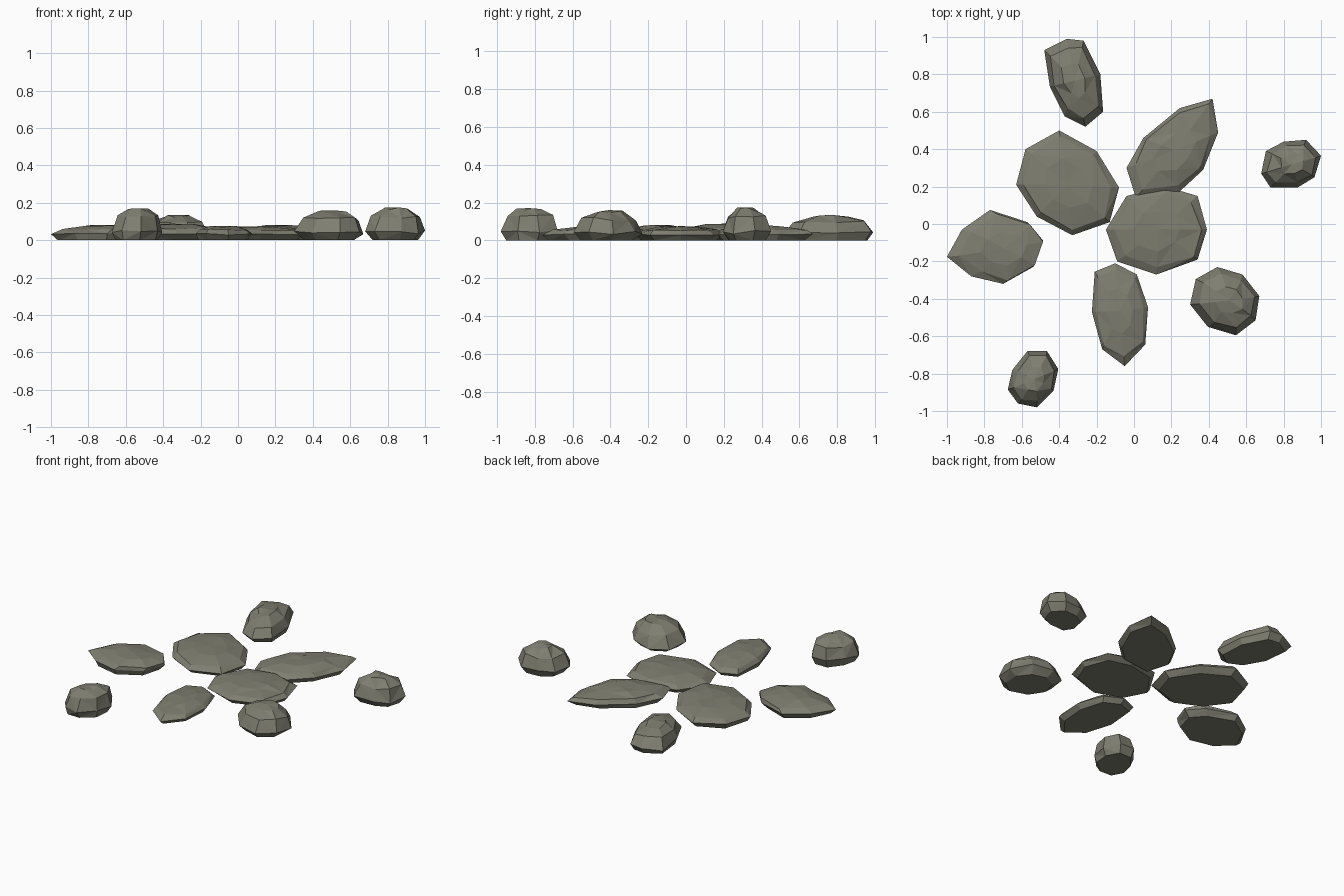
import bpy, bmesh, random
from mathutils import Vector

if "Cube" in bpy.data.objects:
    bpy.data.objects.remove(bpy.data.objects["Cube"])

random.seed(4)
stone_mat = bpy.data.materials.new("olive grey stone")
stone_mat.diffuse_color = (0.21, 0.21, 0.165, 1)
stone_mat.use_nodes = True
stone_mat.node_tree.nodes["Principled BSDF"].inputs["Base Color"].default_value = stone_mat.diffuse_color

# layer shapes: (scale of outline, fraction of height); the outline itself is the rim
FLAT = [(0.88, 0.0), (1.0, 0.42), (0.86, 0.72), (0.45, 0.95)]
ROUND = [(0.74, 0.0), (1.0, 0.24), (0.80, 0.70), (0.40, 0.96)]
TALL = [(0.86, 0.0), (1.0, 0.28), (0.80, 0.74), (0.40, 0.95)]


def stone(name, height, layers, outline, lean=(0, 0)):
    """Faceted stone: stacked scaled copies of the outline, closed by a crown."""
    pts = [Vector(p) for p in outline]
    mid = sum(pts, Vector((0, 0))) / len(pts)
    top = mid + Vector(lean)
    bm = bmesh.new()
    rings = []
    for i, (scale, frac) in enumerate(layers):
        centre = mid.lerp(top, frac)
        ring = []
        for p in pts:
            wobble = 0 if i == 1 else random.uniform(-0.05, 0.05)
            xy = centre + (p - mid) * (scale + wobble) if i != 1 else p
            dz = 0 if i == 0 else random.uniform(-0.06, 0.06) * height
            ring.append(bm.verts.new((xy.x, xy.y, min(frac * height + dz, height))))
        rings.append(ring)
    n = len(pts)
    for low, high in zip(rings, rings[1:]):
        for k in range(n):
            j = (k + 1) % n
            bm.faces.new((low[k], low[j], high[j], high[k]))
    bm.faces.new(rings[0])
    peak = bm.verts.new((top.x, top.y, height))
    for k in range(n):
        bm.faces.new((rings[-1][k], rings[-1][(k + 1) % n], peak))
    # split the bent sides into crisp facets
    bmesh.ops.triangulate(bm, faces=[f for f in bm.faces if len(f.verts) == 4])
    bmesh.ops.recalc_face_normals(bm, faces=bm.faces)
    mesh = bpy.data.meshes.new(name)
    bm.to_mesh(mesh)
    bm.free()
    mesh.materials.append(stone_mat)
    ob = bpy.data.objects.new(name, mesh)
    bpy.context.collection.objects.link(ob)


# broad flat stepping stones
stone("flat_stone_back_left", 0.088, FLAT,
      [(-.40, .50), (-.20, .39), (-.08, .195), (-.13, .01),
       (-.33, -.06), (-.52, .04), (-.63, .21), (-.58, .40)])
stone("flat_stone_back_right", 0.08, FLAT,
      [(.42, .67), (.45, .49), (.37, .29), (.24, .17),
       (.01, .14), (-.04, .30), (.05, .46), (.245, .62)])
stone("flat_stone_centre", 0.075, FLAT,
      [(.17, .20), (.34, .15), (.39, -.03), (.34, -.19),
       (.12, -.27), (-.09, -.20), (-.15, -.03), (-.04, .15)])
stone("flat_stone_left", 0.082, FLAT,
      [(-.77, .075), (-.57, .01), (-.485, -.09), (-.54, -.23),
       (-.70, -.32), (-.87, -.28), (-1, -.175), (-.92, -.03)], (.04, 0))
stone("flat_stone_front", 0.077, FLAT,
      [(-.10, -.21), (.015, -.27), (.075, -.445), (.06, -.645),
       (-.05, -.76), (-.17, -.67), (-.225, -.47), (-.21, -.255)])

# long ridged stone at the back
stone("long_stone", 0.135, TALL,
      [(-.48, .93), (-.36, .99), (-.27, .98), (-.18, .80),
       (-.165, .60), (-.26, .52), (-.37, .575), (-.45, .735)])

# small domed pebbles
stone("pebble_right", 0.175, ROUND,
      [(.92, .45), (1, .365), (.965, .25), (.875, .195),
       (.73, .195), (.68, .27), (.705, .39), (.80, .44)], (.01, 0))
stone("pebble_front_right", 0.16, ROUND,
      [(.445, -.23), (.58, -.27), (.67, -.385), (.65, -.515),
       (.545, -.595), (.395, -.55), (.30, -.43), (.33, -.295)], (.02, 0))
stone("pebble_front_left", 0.17, TALL,
      [(-.57, -.68), (-.465, -.68), (-.405, -.775), (-.43, -.89),
       (-.52, -.98), (-.62, -.96), (-.675, -.885), (-.65, -.78)], (.01, 0))
